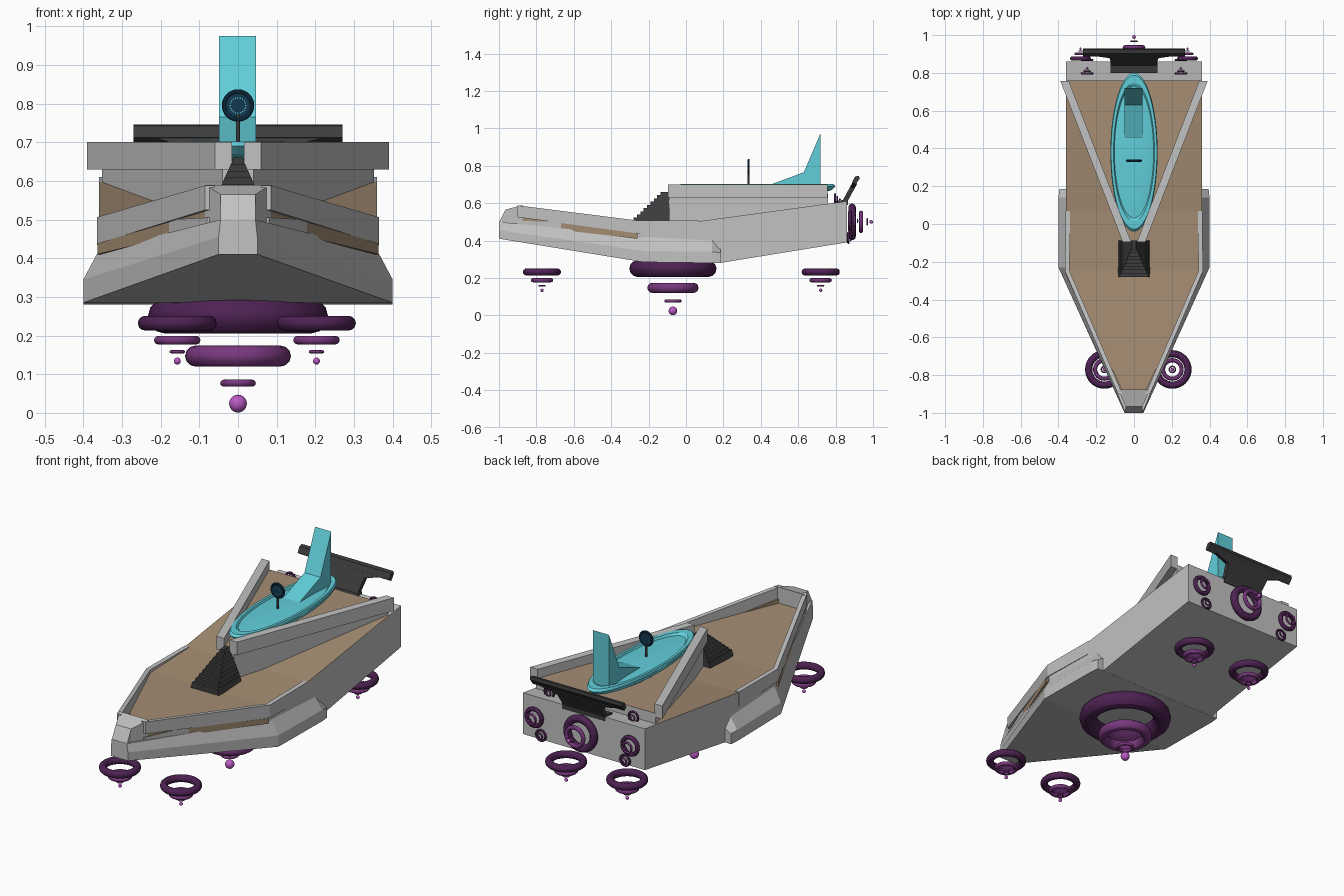
import bpy, bmesh, math
from mathutils import Vector

if "Cube" in bpy.data.objects:
    bpy.data.objects.remove(bpy.data.objects["Cube"])


def material(name, rgb):
    m = bpy.data.materials.new(name)
    m.use_nodes = True
    m.diffuse_color = (*rgb, 1)
    m.node_tree.nodes["Principled BSDF"].inputs["Base Color"].default_value = (*rgb, 1)
    return m


GREY = material("hull grey", (0.54, 0.54, 0.54))
TAN = material("deck tan", (0.38, 0.27, 0.175))
TEAL = material("teal", (0.12, 0.62, 0.70))
DARK = material("dark grey", (0.045, 0.045, 0.045))
NAVY = material("navy blue", (0.006, 0.04, 0.08))
PLUM = material("dark plum", (0.075, 0.016, 0.085))
PURPLE = material("purple", (0.19, 0.04, 0.21))
PINK = material("orchid", (0.50, 0.10, 0.56))


def loft(name, sections, mat, top=None, top_until=9):
    """Skin a list of equal-length point loops; upward faces may take a second colour."""
    bm = bmesh.new()
    rings = [[bm.verts.new(p) for p in s] for s in sections]
    n = len(rings[0])
    for a, b in zip(rings, rings[1:]):
        for i in range(n):
            bm.faces.new((a[i], a[(i + 1) % n], b[(i + 1) % n], b[i]))
    bm.faces.new(rings[0])
    bm.faces.new(rings[-1])
    bmesh.ops.recalc_face_normals(bm, faces=bm.faces)
    mesh = bpy.data.meshes.new(name)
    mesh.materials.append(mat)
    if top:
        mesh.materials.append(top)
        for f in bm.faces:
            if f.normal.z > 0.7 and f.calc_center_median().y < top_until:
                f.material_index = 1
    bm.to_mesh(mesh)
    bm.free()
    obj = bpy.data.objects.new(name, mesh)
    bpy.context.collection.objects.link(obj)
    return obj


def slab(y, half, low, high):
    return [(-half, y, low), (half, y, low), (half, y, high), (-half, y, high)]


def plan(z, corners):
    """Closed outline at height z from right-hand corners, mirrored."""
    return [(x, y, z) for x, y in corners] + [(-x, y, z) for x, y in reversed(corners)]


def finish(name, mat):
    o = bpy.context.object
    o.name = name
    o.data.materials.append(mat)
    return o


def smooth(o):
    bpy.ops.object.select_all(action='DESELECT')
    o.select_set(True)
    bpy.context.view_layer.objects.active = o
    bpy.ops.object.shade_smooth_by_angle()


# Main hull with tan lower deck
loft("main_hull", [slab(*s) for s in (
    (-0.9, 0.08, 0.42, 0.505), (-0.24, 0.36, 0.29, 0.49), (0.07, 0.36, 0.283, 0.503),
    (0.18, 0.36, 0.28, 0.518), (0.76, 0.36, 0.374, 0.597), (0.86, 0.36, 0.39, 0.61))],
    GREY, TAN, 0.76)


# Flared lower hull ending in the side sponsons
def chine(y, half, inner, low, mid, high):
    r = [(half, y, low), (half, y, mid), (inner, y, high)]
    return r + [(-x, b, c) for x, b, c in reversed(r)]


loft("lower_hull", [chine(*s) for s in (
    (-1, 0.05, 0.045, 0.41, 0.455, 0.50), (-0.23, 0.40, 0.36, 0.285, 0.345, 0.42),
    (0.14, 0.40, 0.36, 0.28, 0.34, 0.40), (0.185, 0.395, 0.35, 0.28, 0.335, 0.36))], GREY)

# Bow block
loft("bow_block", [slab(*s) for s in (
    (-0.998, 0.045, 0.42, 0.50), (-0.965, 0.045, 0.44, 0.565), (-0.875, 0.085, 0.45, 0.59))], GREY)


# Mirrored bulwarks, tan slits and upper rails
def beam(name, s, ends, width, mat):
    loft(name, [[(s * x, y, lo), (s * x, y, hi), (s * (x - width), y, hi), (s * (x - width), y, lo)]
                for x, y, lo, hi in ends], mat)


for side, s in (("left", 1), ("right", -1)):
    beam(side + "_bulwark", s, ((0.085, -0.9, 0.525, 0.588), (0.365, -0.25, 0.437, 0.506),
                                (0.362, 0.07, 0.43, 0.506)), 0.024, GREY)
    beam(side + "_deck_edge", s, ((0.082, -0.88, 0.48, 0.526), (0.364, -0.26, 0.41, 0.438)), 0.02, TAN)
    beam(side + "_rail", s, ((0.06, -0.095, 0.63, 0.70), (0.39, 0.757, 0.63, 0.70)), 0.045, GREY)

# Raised wedge deck
wedge = [(0.04, -0.09), (0.352, 0.76)]
loft("upper_deck", [plan(z, wedge) for z in (0.45, 0.652)], GREY, TAN)

# Tapering staircase
STEPS = 9
for i in range(STEPS):
    front = -0.28 + i * 0.018
    high = 0.505 + (i + 1) * 0.155 / STEPS
    top_half = 0.085 * (0.675 - high) / 0.185 + 0.004
    loft("stair_step_%d" % (i + 1), [plan(0.485, [(0.085, front), (0.085, -0.088)]),
                                     plan(high, [(top_half, front), (top_half, -0.088)])], DARK)

# Oval boat-shaped pod with rim
SEG = 48
pod = loft("oval_pod", [[(0.125 * k * math.cos(t), 0.38 + 0.42 * k * math.sin(t), z)
                         for t in (2 * math.pi * j / SEG for j in range(SEG))]
                        for k, z in ((0.80, 0.655), (0.95, 0.67), (1, 0.69), (0.97, 0.702),
                                     (0.87, 0.702), (0.83, 0.692), (0.6, 0.699))], TEAL)
smooth(pod)

# Tail fin
fin = ((0.44, 0.69), (0.46, 0.702), (0.63, 0.765), (0.72, 0.975), (0.72, 0.69))
loft("tail_fin", [[(x, y, z) for y, z in fin] for x in (-0.049, 0.046)], TEAL)

# Round dial on a post
bpy.ops.mesh.primitive_cylinder_add(vertices=12, radius=0.005, depth=0.08, location=(0, 0.335, 0.73))
finish("dial_post", DARK)
bpy.ops.mesh.primitive_cylinder_add(vertices=32, radius=0.036, depth=0.007,
                                    location=(0, 0.335, 0.795), rotation=(math.pi / 2, 0, 0))
smooth(finish("dial_face", NAVY))
bpy.ops.mesh.primitive_torus_add(major_radius=0.036, minor_radius=0.006, major_segments=32,
                                 minor_segments=10, location=(0, 0.335, 0.795), rotation=(math.pi / 2, 0, 0))
smooth(finish("dial_rim", NAVY))
for i in range(20):
    a = i * math.tau / 20
    bpy.ops.mesh.primitive_cube_add(size=0.003, location=(
        0.02 * math.cos(a), 0.331, 0.795 + 0.02 * math.sin(a)), rotation=(0, -a, 0))
    finish("dial_mark_%d" % (i + 1), TEAL)


# Rear spoiler on a flared mount
def strut(y, z, half, t=0.012):
    return [(-half, y - t, z), (half, y - t, z), (half, y + t, z - 0.008), (-half, y + t, z - 0.008)]


loft("spoiler_foot", [slab(0.80, 0.125, 0.59, 0.612), slab(0.865, 0.125, 0.59, 0.62)], DARK)
loft("spoiler_mount", [strut(0.845, 0.605, 0.115), strut(0.89, 0.688, 0.13), strut(0.903, 0.712, 0.22)], DARK)
blade = ((0.888, 0.712), (0.903, 0.742), (0.925, 0.746), (0.928, 0.73), (0.906, 0.70))
loft("spoiler_blade", [[(x, y, z) for y, z in blade] for x in (-0.27, 0.27)], DARK)


# Ring thrusters: three shrinking rings and a ball along an axis
def thruster(name, start, axis, rings, ball):
    start, axis = Vector(start), Vector(axis)
    rot = axis.to_track_quat('Z', 'Y').to_euler()
    for i, (dist, outer, minor) in enumerate(rings):
        bpy.ops.mesh.primitive_torus_add(major_radius=outer - minor, minor_radius=minor,
                                         major_segments=40, minor_segments=12,
                                         location=start + axis * dist, rotation=rot)
        smooth(finish("%s_ring_%d" % (name, i + 1), PLUM if i == 0 else PURPLE))
    dist, radius = ball
    bpy.ops.mesh.primitive_uv_sphere_add(segments=20, ring_count=12, radius=radius,
                                         location=start + axis * dist)
    smooth(finish(name + "_ball", PINK))


DOWN, BACK = (0, 0, -1), (0, 1, 0)
thruster("main_lift", (0, -0.07, 0.25), DOWN,
         ((0, 0.233, 0.045), (0.103, 0.137, 0.027), (0.173, 0.046, 0.009)), (0.226, 0.023))
for x in (-0.157, 0.203):
    for end, y in (("front", -0.77), ("rear", 0.72)):
        thruster("%s_%s_lift" % (end, "left" if x > 0 else "right"), (x, y, 0.232), DOWN,
                 ((0, 0.102, 0.019), (0.044, 0.06, 0.011), (0.074, 0.02, 0.004)), (0.098, 0.009))

thruster("stern_main", (0, 0.888, 0.5), BACK,
         ((0, 0.098, 0.02), (0.048, 0.06, 0.011), (0.08, 0.02, 0.004)), (0.102, 0.01))
SMALL = ((0, 0.033, 0.006), (0.012, 0.019, 0.004), (0.022, 0.008, 0.002))
for side, s in (("left", 1), ("right", -1)):
    thruster("stern_middle_" + side, (s * 0.283, 0.876, 0.505), BACK,
             ((0, 0.055, 0.011), (0.025, 0.032, 0.006), (0.04, 0.012, 0.003)), (0.052, 0.006))
    thruster("stern_lower_" + side, (s * 0.248, 0.868, 0.415), BACK, SMALL, (0.028, 0.004))
    thruster("stern_upper_" + side, (s * 0.248, 0.797, 0.62), BACK, SMALL, (0.028, 0.004))
